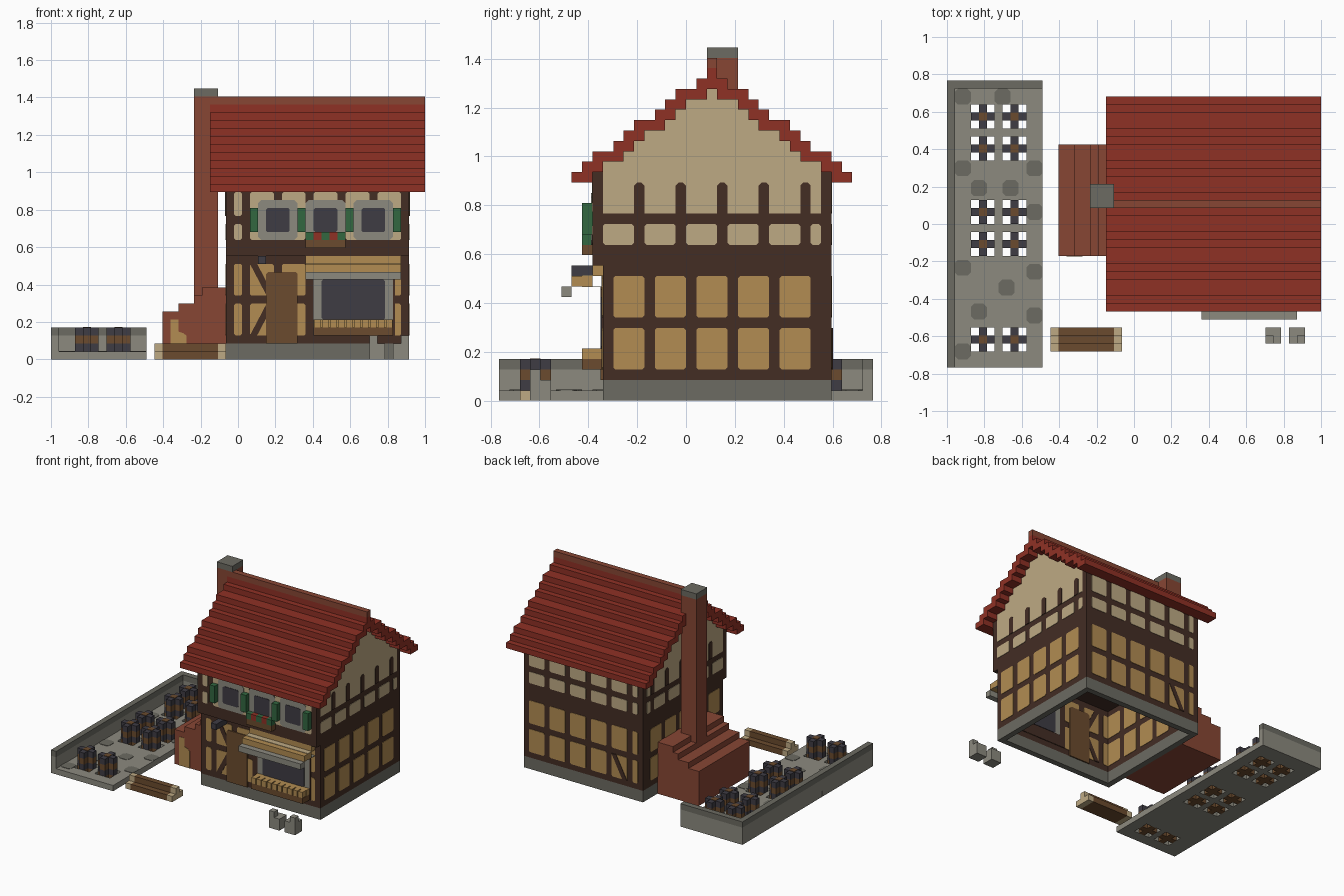
import bpy, bmesh

if "Cube" in bpy.data.objects:
    bpy.data.objects.remove(bpy.data.objects["Cube"])

U = 2 / 47      # one grid block
T = 0.07        # plate thickness in blocks


def material(name, rgb):
    lin = [((c / 255 + 0.055) / 1.055) ** 2.4 for c in rgb]
    m = bpy.data.materials.new(name)
    m.use_nodes = True
    m.diffuse_color = (*lin, 1)
    m.node_tree.nodes["Principled BSDF"].inputs["Base Color"].default_value = (*lin, 1)
    return m


TIMBER = material("dark timber", (67, 45, 36))
OCHRE = material("ochre plaster", (178, 140, 82))
CREAM = material("cream plaster", (190, 170, 132))
RED = material("roof red", (143, 49, 37))
BRICK = material("brick", (135, 70, 52))
STONE = material("light stone", (140, 138, 127))
DARK_STONE = material("dark stone", (108, 107, 98))
SLATE = material("slate", (62, 60, 68))
WOOD = material("brown wood", (107, 75, 46))
GREEN = material("green", (50, 103, 64))


# --- helpers: every part is a list of prisms given in block units ---
def rect(a0, a1, b0, b1, c=0):
    """Rectangle, with clipped corners if c is set."""
    if not c:
        return [(a0, b0), (a1, b0), (a1, b1), (a0, b1)]
    return [(a0 + c, b0), (a1 - c, b0), (a1, b0 + c), (a1, b1 - c),
            (a1 - c, b1), (a0 + c, b1), (a0, b1 - c), (a0, b0 + c)]


def box(i0, i1, j0, j1, k0, k1):
    return rect(i0, i1, j0, j1), "z", k0, k1


def plate(poly, axis, pos, sign, layer=1):
    """Thin plate on the plane axis=pos, facing the given sign."""
    lo, hi = sorted((pos, pos + sign * T * layer))
    return poly, axis, lo, hi


def build(name, mat, prisms):
    bm = bmesh.new()
    place = {"x": lambda a, b, d: (d, a, b),
             "y": lambda a, b, d: (a, d, b),
             "z": lambda a, b, d: (a, b, d)}
    for poly, axis, lo, hi in prisms:
        rings = []
        for d in (lo, hi):
            ring = []
            for a, b in poly:
                x, y, z = place[axis](a, b, d)
                ring.append(bm.verts.new(((x - 23.5) * U, (y - 18) * U, z * U)))
            rings.append(ring)
            bm.faces.new(ring)
        n = len(poly)
        for q in range(n):
            r = (q + 1) % n
            bm.faces.new((rings[0][q], rings[0][r], rings[1][r], rings[1][q]))
    bmesh.ops.recalc_face_normals(bm, faces=bm.faces)
    me = bpy.data.meshes.new(name)
    bm.to_mesh(me)
    bm.free()
    me.materials.append(mat)
    ob = bpy.data.objects.new(name, me)
    bpy.context.collection.objects.link(ob)
    return ob


def ring_walls(k0, k1):
    return [box(22, 45, 10, 11, k0, k1), box(22, 45, 31, 32, k0, k1),
            box(22, 23, 11, 31, k0, k1), box(44, 45, 11, 31, k0, k1)]


# --- house shell: hollow ground floor, jettied upper floor ---
build("foundation", DARK_STONE, ring_walls(0, 2))
build("lower_walls", TIMBER, ring_walls(2, 13))
build("upper_floor", TIMBER, [box(22, 45, 9, 32, 13, 22)])

# --- stepped roof, symmetric about the ridge column 20 ---
half = [22, 23, 24, 24, 25, 26, 27, 27, 28, 29, 30, 30, 31, 32]
tops = half + half[-2::-1]
unders_half = [21] + [t - 1 for t in half[:-1]]
unders = unders_half + unders_half[-2::-1]


def stairs(heights, start):
    pts = []
    for n, h in enumerate(heights):
        pts += [(start + n, h), (start + n + 1, h)]
    return [p for q, p in enumerate(pts)          # drop points inside flat runs
            if not (0 < q < len(pts) - 1 and pts[q - 1][1] == p[1] == pts[q + 1][1])
            and p not in pts[:q]]


build("roof", RED, [(stairs(tops, 7) + stairs(unders, 7)[::-1], "x", 20, 47)])
build("ridge_cap", BRICK, [box(20, 47, 20, 21, 32, 33)])
gable = [(10, 22)] + stairs(unders[3:24], 10) + [(31, 22)]
build("gable", CREAM, [(gable, "x", 22 - T, 45 + T)])

# --- plaster panels between the timbers ---
side_cols = [(11 + 4 * n, 14 + 4 * n) for n in range(5)]
side_mid = [(10 + 4 * n, 13 + 4 * n) for n in range(5)] + [(30, 31)]
long_cols = [(23, 24)] + [(25 + 4 * n, 28 + 4 * n) for n in range(5)]
lower_rows = [(3, 7), (8, 12)]
inside_out = {"x": [(22, -1), (23, 1), (44, -1), (45, 1)],
              "y": [(10, -1), (11, 1), (31, -1), (32, 1)]}


def panels(cols, rows, axis, planes):
    return [plate(rect(a0, a1, b0, b1, 0.2), axis, p, s)
            for a0, a1 in cols for b0, b1 in rows for p, s in planes]


build("lower_panels", OCHRE,
      panels(side_cols, lower_rows, "x", inside_out["x"])
      + panels(long_cols, lower_rows, "y", inside_out["y"]))
ends = [(22, -1), (45, 1)]
build("upper_panels", CREAM,
      panels(side_mid, [(15, 17)], "x", ends)
      + panels(long_cols, [(15, 17), (18, 21)], "y", [(9, -1), (32, 1)])
      + [plate(rect(10, 31, 18, 22), "x", p, s) for p, s in ends])
post = [(0, 18), (1, 18), (1, 20.7), (0.7, 21), (0.3, 21), (0, 20.7)]
build("gable_posts", TIMBER,
      [plate([(a + j, b) for a, b in post], "x", p, s, 2)
       for j in range(13, 30, 4) for p, s in ends])
braces = [[(25, 3), (25.9, 3), (28, 7), (27.1, 7)], [(25, 12), (25.9, 12), (28, 8), (27.1, 8)]]
build("braces", TIMBER, [plate(b, "y", p, s, 2) for b in braces for p, s in ((10, -1), (11, 1))]
      + [plate(braces[0], "y", 32, 1, 2)])

# --- door and shop window, seen inside and out ---
front = [(10, -1), (11, 1)]
door = [(27, 2), (31, 2), (31, 10.7), (30.7, 11), (27.3, 11), (27, 10.7)]
build("door", WOOD, [plate(door, "y", p, s, 3) for p, s in front])
build("shop_window_surround", TIMBER, [plate(rect(32, 43.2, 3, 12.5), "y", p, s, 2 - 0.2) for p, s in front])
build("shop_window_frame", STONE, [plate(rect(33, 43, 5, 11), "y", p, s, 2) for p, s in front])
build("shop_window_glass", SLATE, [plate(rect(34, 42, 5, 10, 0.2), "y", p, s, 3) for p, s in front])

# --- shop awning, counter and loaves ---
build("awning_top", OCHRE, [box(32, 44, 9, 10, 12, 13), box(32, 44, 7, 9, 11, 12)])
build("awning_trim", CREAM, [box(32, 44, 8, 9, 12, 12 + T)])
build("awning_edge", STONE, [box(32, 44, 6, 7, 10, 11), box(32, 44, 8, 10, 11 - T, 11)])
build("counter", WOOD, [box(33, 43, 8, 10, 3, 4)])
build("loaves", OCHRE, [box(33, 43, 9, 10, 4, 5)]
      + [box(33.08 + n, 33.92 + n, 8, 9, 4, 5) for n in range(10)])
build("sign_bracket", SLATE, [box(26, 27, 7, 10, 12, 13)])

# --- upper windows, shutters and flower box ---
build("window_frames", STONE, [plate(rect(i, i + 5, 15, 20, 0.4), "y", 9, -1, 2) for i in (26, 32, 38)])
build("window_glass", SLATE, [plate(rect(i, i + 3, 16, 19, 0.2), "y", 9, -1, 3) for i in (27, 33, 39)])
build("shutters", GREEN, [box(i, i + 1, 8, 9, 16, 19) for i in (25, 31, 37, 43)])
build("flower_box", WOOD, [box(32, 37, 8, 9, 14, 15)])
build("flower_leaves", GREEN, [box(i, i + 1, 8, 9, 15, 16) for i in (32, 34, 36)])
build("flowers", RED, [box(i, i + 1, 8, 9, 15, 16) for i in (33, 35)])

# --- brick oven and chimney ---
oven = [(14, 0), (22, 0), (22, 9), (19, 9), (19, 8), (18, 8),
        (18, 7), (16, 7), (16, 6), (14, 6)]
build("oven", BRICK, [(oven, "y", 14, 28)])
arch = [(15, 0), (17, 0), (17, 3), (16.6, 3.3), (16, 3.5), (16, 5), (15, 5)]
build("oven_opening", OCHRE, [plate(arch, "y", 14, -1)])
build("chimney", BRICK, [box(18, 21, 20, 23, 7, 33)])
build("chimney_cap", DARK_STONE, [box(18, 21, 20, 23, 33, 34)])

# --- paved yard, open at the corners of each barrel ---
barrel_rows = [2, 14, 18, 26, 30]
yard, start = [], 0
for j in barrel_rows + [36]:
    if j > start:
        yard.append(box(0, 12, start, j, 0, 1))
    if j < 36:
        yard += [box(a, b, j, j + 3, 0, 1) for a, b in ((0, 3), (6, 7), (10, 12))]
    start = j + 3
build("yard_floor", STONE, yard)
build("yard_wall", STONE, [box(0, 1, 0, 36, 1, 3), box(1, 12, 35, 36, 1, 3)])
build("yard_wall_coping", DARK_STONE, [box(0, 1, 0, 36, 3, 4), box(1, 12, 35, 36, 3, 4)])
patches = [(3, 21.5), (7, 21.5), (6.5, 9), (3, 6), (1, 11.5), (10, 24), (10, 11),
           (1, 33), (10, 18.5), (1, 24), (10, 5.5), (1, 1), (6, 33)]
build("yard_patches", DARK_STONE,
      [plate(rect(i, i + 2, j, j + 2, 0.4), "z", k, s)
       for i, j in patches for k, s in ((1, 1),)])


# --- plus-shaped barrels ---
def plus(i, j, k0, k1):
    return ([(i + 1, j), (i + 2, j), (i + 2, j + 1), (i + 3, j + 1), (i + 3, j + 2), (i + 2, j + 2),
             (i + 2, j + 3), (i + 1, j + 3), (i + 1, j + 2), (i, j + 2), (i, j + 1), (i + 1, j + 1)],
            "z", k0, k1)


spots = [(i, j) for i in (3, 7) for j in barrel_rows]
build("barrel_staves", WOOD, [plus(i, j, k, k + 1) for i, j in spots for k in (0, 2)])
build("barrel_hoops", SLATE, [plus(i, j, k, k + 1) for i, j in spots for k in (1, 3)])
build("barrel_lids", WOOD, [box(i + 1, i + 2, j + 1, j + 2, 4, 4 + T) for i, j in spots])

# --- log pile and stone seats ---
build("logs", WOOD, [box(14, 21, 2, 5, 0, 1), box(14, 21, 3, 4, 1, 2)])
build("log_ends", CREAM, [b for i in (13, 21)
                          for b in (box(i, i + 1, 2, 5, 0, 1), box(i, i + 1, 3, 4, 1, 2))])
build("stone_seats", STONE, [box(40, 42, 3, 5, 0, 2), box(40, 41, 3, 4, 2, 3),
                             box(43, 45, 3, 5, 0, 2), box(44, 45, 3, 4, 2, 3)])
